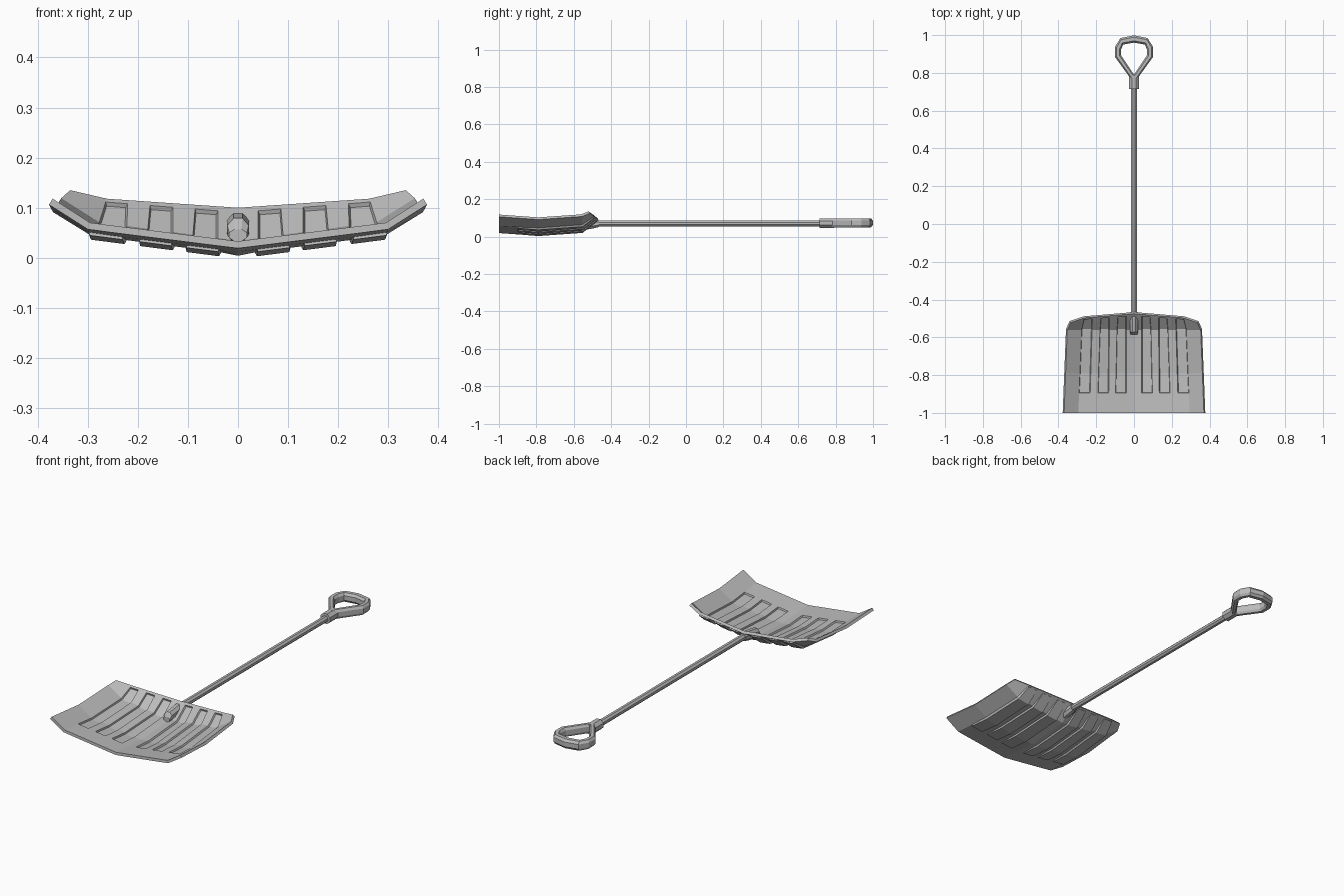
import bpy, bmesh, math
from mathutils import Vector, Matrix

if "Cube" in bpy.data.objects:
    bpy.data.objects.remove(bpy.data.objects["Cube"])

grey = bpy.data.materials.new("mid_grey")
grey.diffuse_color = (0.5, 0.5, 0.5, 1)
grey.use_nodes = True
grey.node_tree.nodes["Principled BSDF"].inputs["Base Color"].default_value = grey.diffuse_color


def finish(bm, name):
    me = bpy.data.meshes.new(name)
    bm.to_mesh(me)
    bm.free()
    me.materials.append(grey)
    ob = bpy.data.objects.new(name, me)
    bpy.context.collection.objects.link(ob)
    return ob


def rod(name, stations, sides=8):
    """Faceted rod along y; stations are (y, centre z, x radius, z radius)."""
    bm = bmesh.new()
    rings = []
    for y, z, rx, rz in stations:
        ring = []
        for i in range(sides):
            a = 2 * math.pi * (i + 0.5) / sides
            ring.append(bm.verts.new((rx * math.cos(a), y, z + rz * math.sin(a))))
        rings.append(ring)
    for a, b in zip(rings, rings[1:]):
        for i in range(sides):
            j = (i + 1) % sides
            bm.faces.new((a[i], a[j], b[j], b[i]))
    bm.faces.new(rings[0])
    bm.faces.new(rings[-1])
    bmesh.ops.recalc_face_normals(bm, faces=bm.faces)
    return finish(bm, name)


# Blade: dished sheet with six pressed channels
front_x = [0, 0.04, 0.10, 0.135, 0.195, 0.235, 0.295, 0.37]
bend_x = [0, 0.04, 0.09, 0.13, 0.18, 0.222, 0.277, 0.353]
back_x = [0, 0.04, 0.085, 0.13, 0.175, 0.22, 0.262, 0.335]


def dish_row(xs, y, z):
    pts = []
    for i, x in enumerate(xs):
        rise = 0.037 * x / xs[6] if i < 7 else 0.085
        pts.append(Vector((x, y, z + rise)))
    return pts


def back_row():
    pts = []
    for i, x in enumerate(back_x):
        t = min(x / back_x[6], 1)
        if i < 7:
            pts.append(Vector((x, -0.475 - 0.022 * t, 0.10 + 0.018 * t)))
        else:
            pts.append(Vector((x, -0.522, 0.135)))
    return pts


def blend(a, b, t):
    return [p.lerp(q, t) for p, q in zip(a, b)]


mid_x = [a + (b - a) * 0.48 for a, b in zip(front_x, bend_x)]
r_front = dish_row(front_x, -1.0, 0.033)
r_low = dish_row(mid_x, -0.79, 0.018)
r_bend = dish_row(bend_x, -0.56, 0.034)
r_back = back_row()
rows = [r_front, blend(r_front, r_low, 0.5), r_low, r_bend,
        blend(r_bend, r_back, 0.86), r_back]

bm = bmesh.new()
grid = []
for r in rows:
    full = [Vector((-p.x, p.y, p.z)) for p in reversed(r[1:])] + r
    grid.append([bm.verts.new(p) for p in full])
channels = []
for j in range(len(grid) - 1):
    for i in range(14):
        f = bm.faces.new((grid[j][i], grid[j][i + 1], grid[j + 1][i + 1], grid[j + 1][i]))
        strip = i - 7 if i >= 7 else 6 - i
        if strip in (1, 3, 5) and 1 <= j <= 3:
            channels.append(f)
bm.normal_update()
bmesh.ops.inset_region(bm, faces=channels, thickness=0.003, depth=-0.008,
                       use_even_offset=True)
blade = finish(bm, "blade")
sol = blade.modifiers.new("thickness", 'SOLIDIFY')
sol.thickness = 0.014
sol.offset = -1

# Socket through the back of the blade, and the shaft
rod("socket", [(-0.585, 0.045, 0.019, 0.013), (-0.572, 0.055, 0.023, 0.026),
               (-0.50, 0.066, 0.024, 0.025), (-0.465, 0.07, 0.020, 0.020)])
rod("shaft", [(-0.50, 0.07, 0.0165, 0.0165), (0.75, 0.07, 0.0165, 0.0165)])
rod("grip_collar", [(0.715, 0.072, 0.029, 0.028), (0.79, 0.072, 0.029, 0.028)])

# Grip: closed loop with an eight-sided section between inner and outer outline
inner = [(0, 0.79), (0.068, 0.892), (0.068, 0.925), (0.058, 0.950), (0, 0.960)]
outer = [(0, 0.745), (0.101, 0.885), (0.101, 0.938), (0.072, 0.984), (0, 0.999)]
half = list(zip(inner, outer))
loop = half + [((-a[0], a[1]), (-b[0], b[1])) for a, b in reversed(half[1:-1])]
section = [(0, -0.012), (0.25, -0.024), (0.75, -0.024), (1, -0.012),
           (1, 0.012), (0.75, 0.024), (0.25, 0.024), (0, 0.012)]
bm = bmesh.new()
rings = []
for a, b in loop:
    rings.append([bm.verts.new((a[0] + (b[0] - a[0]) * s, a[1] + (b[1] - a[1]) * s, 0.074 + h))
                  for s, h in section])
for k in range(len(rings)):
    p, q = rings[k], rings[(k + 1) % len(rings)]
    for i in range(8):
        j = (i + 1) % 8
        bm.faces.new((p[i], p[j], q[j], q[i]))
bmesh.ops.recalc_face_normals(bm, faces=bm.faces)
finish(bm, "d_grip")
